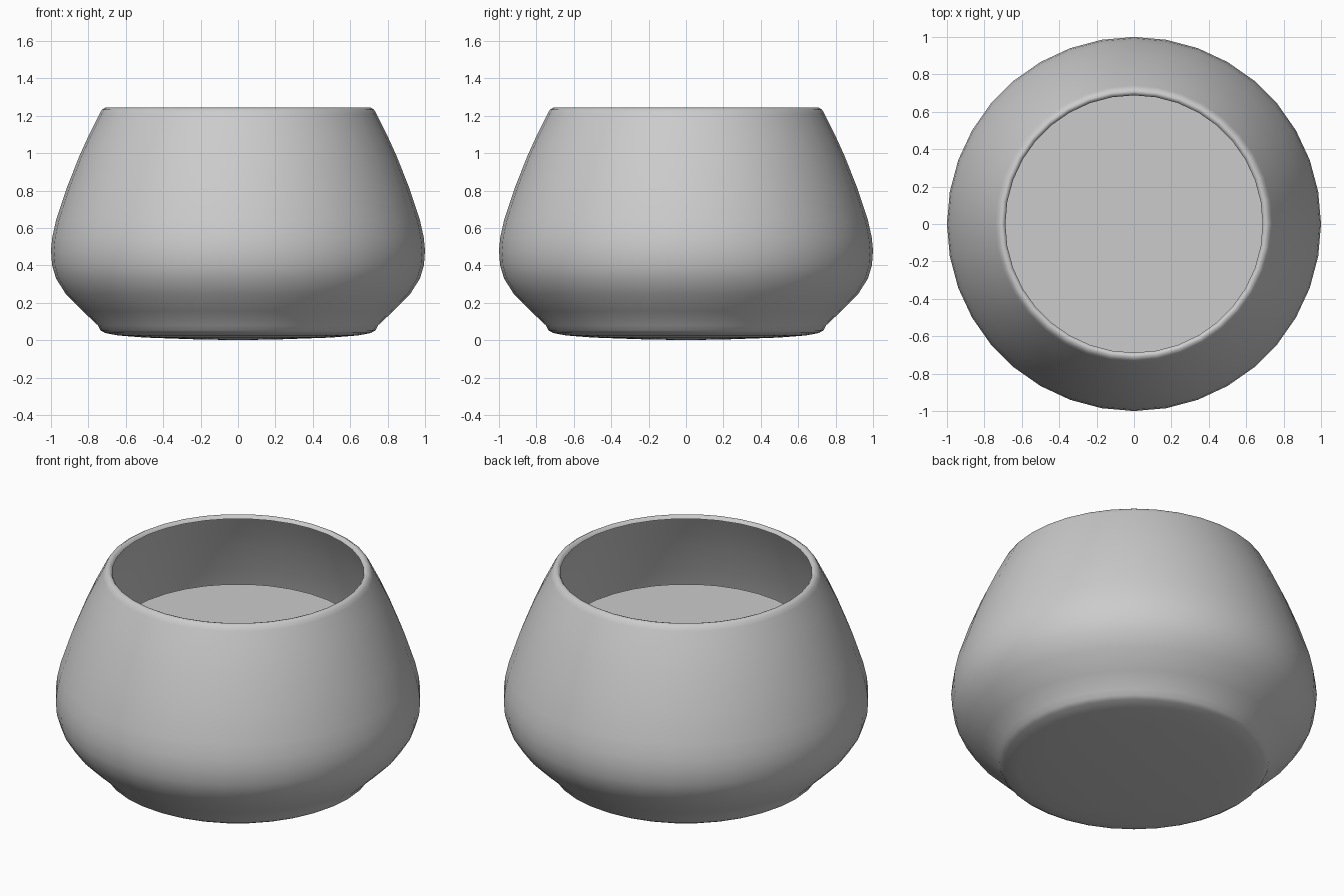
import bpy, bmesh, math

if "Cube" in bpy.data.objects:
    bpy.data.objects.remove(bpy.data.objects["Cube"])

SEGMENTS = 36


def lathe(name, profile, angle=40):
    """Revolve an (r, z) profile about the z axis; r = 0 makes a pole."""
    bm = bmesh.new()
    rings = []
    for r, z in profile:
        if r == 0:
            rings.append([bm.verts.new((0, 0, z))] * SEGMENTS)
        else:
            rings.append([bm.verts.new((r * math.cos(2 * math.pi * i / SEGMENTS),
                                        r * math.sin(2 * math.pi * i / SEGMENTS), z))
                          for i in range(SEGMENTS)])
    for a, b in zip(rings, rings[1:]):
        for i in range(SEGMENTS):
            j = (i + 1) % SEGMENTS
            bm.faces.new(list(dict.fromkeys((a[i], a[j], b[j], b[i]))))
    mesh = bpy.data.meshes.new(name)
    bm.to_mesh(mesh)
    bm.free()
    obj = bpy.data.objects.new(name, mesh)
    bpy.context.collection.objects.link(obj)
    bpy.ops.object.select_all(action='DESELECT')
    obj.select_set(True)
    bpy.context.view_layer.objects.active = obj
    bpy.ops.object.shade_smooth_by_angle(angle=math.radians(angle))
    mat = bpy.data.materials.get("grey_clay") or bpy.data.materials.new("grey_clay")
    mat.diffuse_color = (0.55, 0.55, 0.55, 1)
    mat.use_nodes = True
    mat.node_tree.nodes["Principled BSDF"].inputs["Base Color"].default_value = mat.diffuse_color
    mesh.materials.append(mat)
    return obj


# Thin bowl: shallow domed base, foot, belly and rounded rim
lathe("pot_body", [
    (0, 0), (0.25, 0.005), (0.5, 0.014), (0.64, 0.025), (0.71, 0.038),
    (0.735, 0.052), (0.75, 0.08), (0.83, 0.155), (0.92, 0.246),
    (0.973, 0.33), (0.994, 0.40), (1.0, 0.48), (0.993, 0.55),
    (0.973, 0.64), (0.915, 0.815), (0.85, 0.98), (0.80, 1.09),
    (0.74, 1.21), (0.728, 1.232), (0.71, 1.243), (0.697, 1.24),
    (0.688, 1.225)], 60)

# Flat filling surface inside the bowl
lathe("inner_floor", [(0.69, 0.83), (0, 0.83)])
